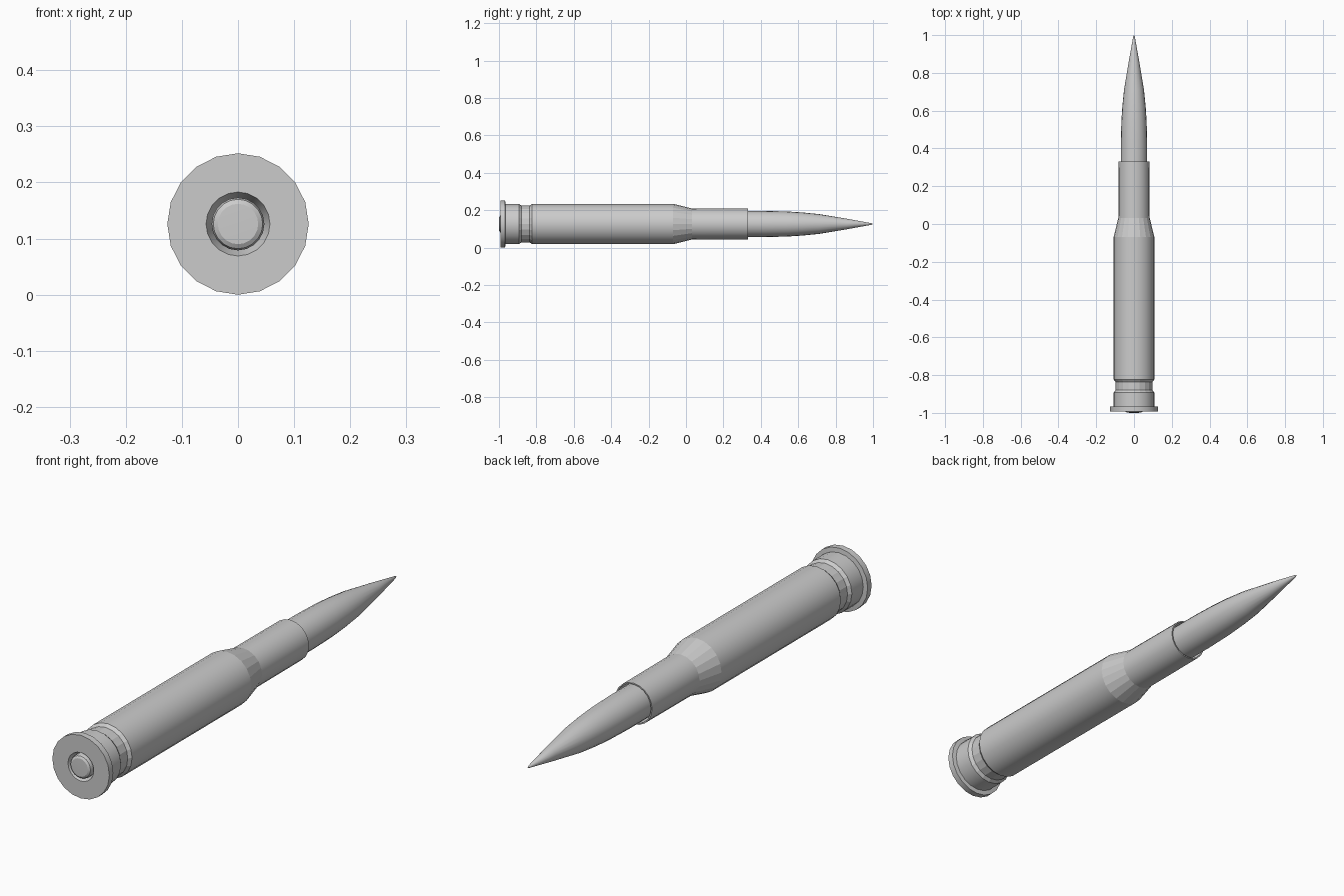
import bpy, bmesh, math

if "Cube" in bpy.data.objects:
    bpy.data.objects.remove(bpy.data.objects["Cube"])

SIDES = 20
AXIS_Z = 0.126


def lathe(name, profile, flat_bands=()):
    """Spin (radius, y) points about the long axis; radius 0 closes to a point."""
    bm = bmesh.new()
    rings = []
    for r, y in profile:
        if r == 0:
            rings.append([bm.verts.new((0, y, AXIS_Z))])
            continue
        ring = []
        for i in range(SIDES):
            a = 2 * math.pi * i / SIDES
            ring.append(bm.verts.new((r * math.sin(a), y, AXIS_Z + r * math.cos(a))))
        rings.append(ring)
    flat_faces = []
    for k, (a, b) in enumerate(zip(rings, rings[1:])):
        for i in range(SIDES):
            j = (i + 1) % SIDES
            if len(a) == 1:
                f = bm.faces.new((a[0], b[j], b[i]))
            elif len(b) == 1:
                f = bm.faces.new((a[i], a[j], b[0]))
            else:
                f = bm.faces.new((a[i], a[j], b[j], b[i]))
            if k in flat_bands:
                flat_faces.append(f)
    bmesh.ops.recalc_face_normals(bm, faces=bm.faces)
    bm.faces.index_update()
    flat_ids = [f.index for f in flat_faces]
    mesh = bpy.data.meshes.new(name)
    bm.to_mesh(mesh)
    bm.free()
    ob = bpy.data.objects.new(name, mesh)
    bpy.context.collection.objects.link(ob)
    bpy.ops.object.select_all(action='DESELECT')
    ob.select_set(True)
    bpy.context.view_layer.objects.active = ob
    bpy.ops.object.shade_smooth_by_angle(angle=math.radians(25))
    for i in flat_ids:
        mesh.polygons[i].use_smooth = False
    return ob


# Case: primer pocket, rim, groove, body, shoulder, neck and open mouth
lathe("case", [
    (0, -0.965), (0.047, -0.965), (0.057, -0.992),
    (0.126, -0.992), (0.126, -0.967), (0.108, -0.965),
    (0.108, -0.893), (0.098, -0.880), (0.098, -0.836), (0.108, -0.823),
    (0.108, -0.07), (0.083, 0.033), (0.082, 0.331),
    (0.077, 0.331), (0.077, 0.27), (0, 0.27),
], flat_bands=(6, 7, 8, 10))

# Primer: small round-edged button in the base
lathe("primer", [
    (0, -0.96), (0.047, -0.96), (0.047, -0.986),
    (0.044, -0.994), (0.036, -0.999), (0, -1.0),
])

# Bullet: straight shank with a pointed nose
lathe("bullet", [
    (0, 0.25), (0.070, 0.25), (0.070, 0.42), (0.067, 0.54),
    (0.062, 0.62), (0.053, 0.71), (0.028, 0.86), (0.004, 0.993), (0, 1.0),
])
